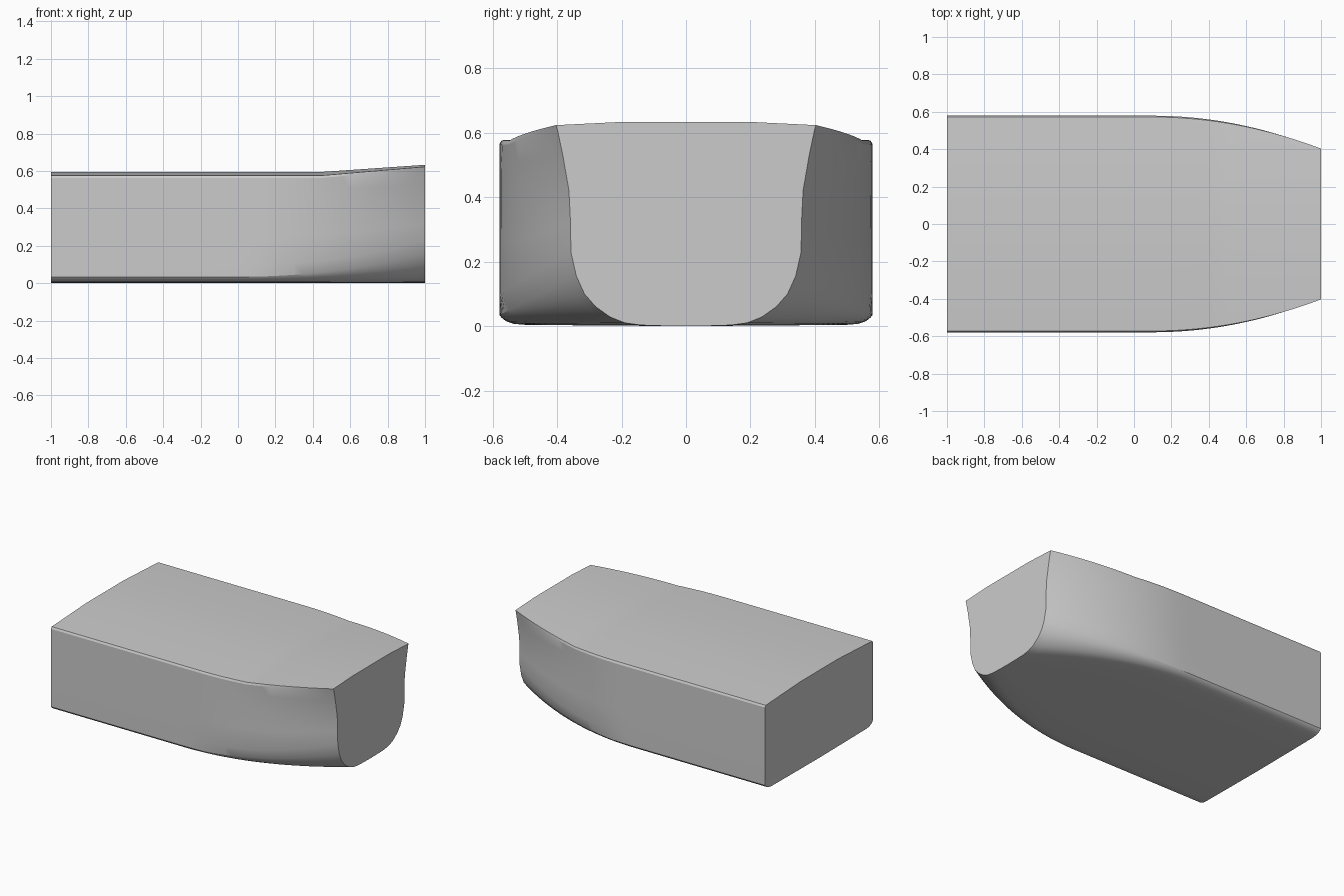
import bpy, bmesh

if "Cube" in bpy.data.objects:
    bpy.data.objects.remove(bpy.data.objects["Cube"])

# Half cross-section pairs: (y, z) at the square stern and (y, z) at the narrow bow
SECTION = [
    ((0.00, 0.000), (0.000, 0.000)),
    ((0.30, 0.002), (0.080, 0.001)),
    ((0.50, 0.004), (0.140, 0.003)),
    ((0.535, 0.007), (0.190, 0.010)),
    ((0.550, 0.012), (0.235, 0.028)),
    ((0.562, 0.018), (0.280, 0.060)),
    ((0.572, 0.026), (0.315, 0.100)),
    ((0.578, 0.034), (0.340, 0.155)),
    ((0.579, 0.100), (0.357, 0.230)),
    ((0.579, 0.250), (0.358, 0.320)),
    ((0.579, 0.400), (0.363, 0.420)),
    ((0.579, 0.500), (0.382, 0.530)),
    ((0.579, 0.563), (0.399, 0.611)),
    ((0.572, 0.576), (0.403, 0.623)),
    ((0.200, 0.595), (0.200, 0.633)),
    ((0.000, 0.595), (0.000, 0.633)),
]
DECK_EDGE = 12


def ramp(x, start):
    return max(0.0, (x - start) / (1.0 - start))


def half_section(x):
    pts = []
    for i, ((ya, za), (yb, zb)) in enumerate(SECTION):
        start = 0.0 if i < 8 else 0.1      # the bilge narrows before the deck
        s = ramp(x, start) ** 2
        sz = ramp(x, 0.45) if i >= DECK_EDGE else s
        pts.append((x, ya + (yb - ya) * s, za + (zb - za) * sz))
    return pts


def loft(name, stations):
    bm = bmesh.new()
    rings = []
    for x in stations:
        half = half_section(x)
        ring = half + [(px, -py, pz) for px, py, pz in reversed(half[1:-1])]
        rings.append([bm.verts.new(p) for p in ring])
    n = len(rings[0])
    for a, b in zip(rings, rings[1:]):
        for i in range(n):
            j = (i + 1) % n
            bm.faces.new((a[i], b[i], b[j], a[j]))
    # flat end bulkheads
    bm.faces.new(rings[0])
    bm.faces.new(rings[-1])
    bmesh.ops.recalc_face_normals(bm, faces=bm.faces)
    mesh = bpy.data.meshes.new(name)
    bm.to_mesh(mesh)
    bm.free()
    obj = bpy.data.objects.new(name, mesh)
    bpy.context.collection.objects.link(obj)
    return obj


# Hull block: straight parallel body aft, finely lofted toward the bow
stations = [-1.0, -0.5] + [i * 0.05 for i in range(21)]
hull = loft("hull_section", stations)

bpy.context.view_layer.objects.active = hull
hull.select_set(True)
bpy.ops.object.shade_smooth_by_angle(angle=0.35)
